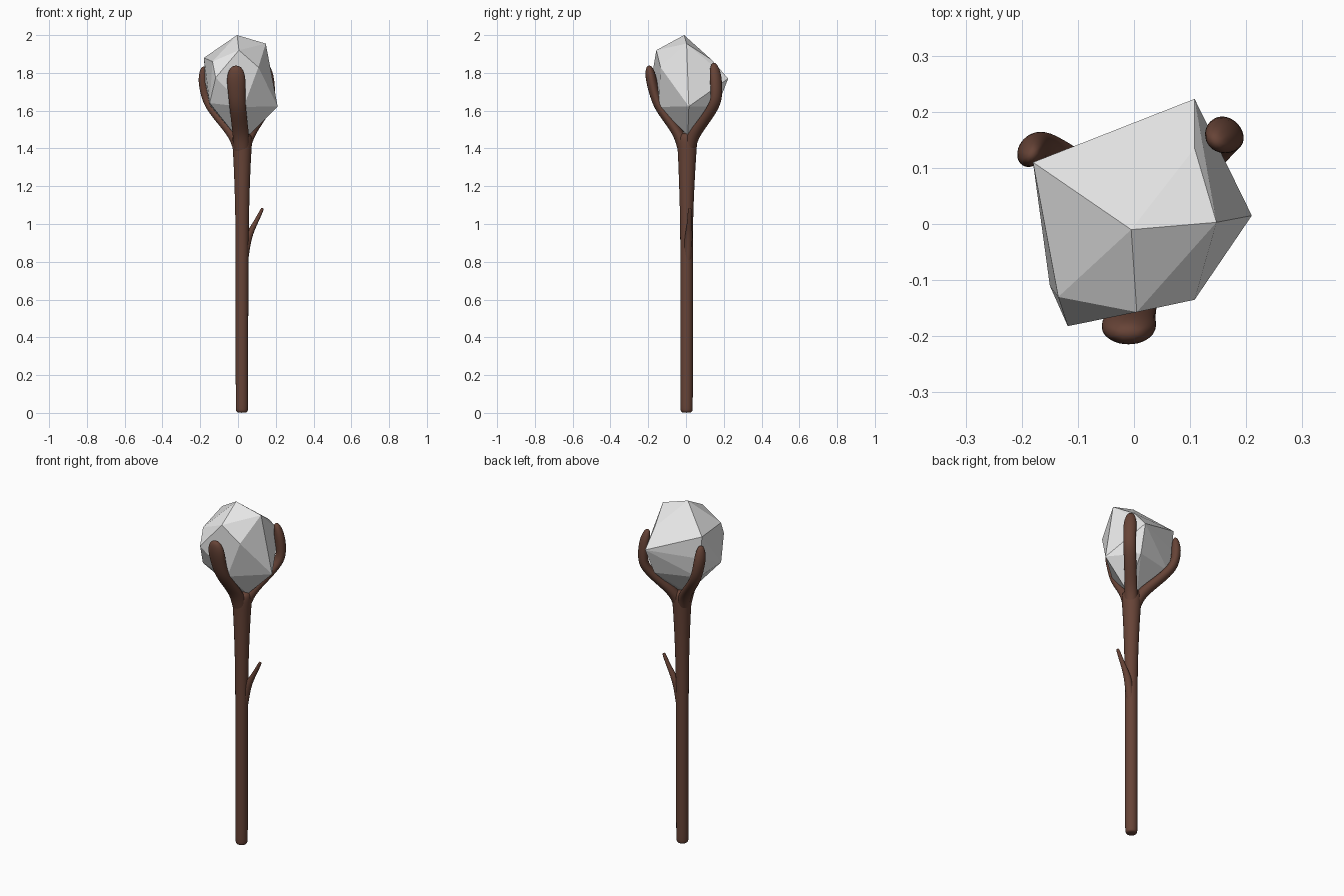
import bpy, bmesh, math
from mathutils import Vector


def material(name, rgb):
    m = bpy.data.materials.new(name)
    m.diffuse_color = (*rgb, 1)
    return m


wood = material("dark brown wood", (0.135, 0.057, 0.038))
stone = material("pale grey crystal", (0.8, 0.8, 0.8))


def finish(name, bm, mat):
    bmesh.ops.recalc_face_normals(bm, faces=bm.faces[:])
    me = bpy.data.meshes.new(name)
    bm.to_mesh(me)
    bm.free()
    me.materials.append(mat)
    ob = bpy.data.objects.new(name, me)
    bpy.context.collection.objects.link(ob)
    return ob


def branch(name, rings, heading, sides=8):
    """Rounded limb swept through (x, y, z, half width, half thickness)."""
    bm = bmesh.new()
    a = math.radians(heading)
    side = Vector((-math.sin(a), math.cos(a), 0))
    pts = [Vector(r[:3]) for r in rings]
    loops = []
    for i, r in enumerate(rings):
        tangent = (pts[min(i + 1, len(pts) - 1)] - pts[max(i - 1, 0)]).normalized()
        across = tangent.cross(side).normalized()
        loop = []
        for k in range(sides):
            t = 2 * math.pi * (k + 0.5) / sides
            loop.append(bm.verts.new(pts[i] + side * (math.cos(t) * r[3] * 1.08)
                                     + across * (math.sin(t) * r[4] * 1.08)))
        loops.append(loop)
    for p, q in zip(loops, loops[1:]):
        for k in range(sides):
            j = (k + 1) % sides
            bm.faces.new((p[k], p[j], q[j], q[k]))
    bm.faces.new(loops[0])
    bm.faces.new(loops[-1])
    for f in bm.faces:
        f.smooth = True
    ob = finish(name, bm, wood)
    sub = ob.modifiers.new("rounding", 'SUBSURF')
    sub.levels = sub.render_levels = 2
    return ob


# Shaft, flaring toward the claws
branch("shaft", [
    (0.021, 0.003, 0.0, 0.027, 0.027), (0.021, 0.003, 0.012, 0.033, 0.033),
    (0.021, 0.003, 0.05, 0.034, 0.034), (0.021, 0.003, 0.75, 0.034, 0.034),
    (0.022, 0.003, 1.0, 0.034, 0.036), (0.022, 0.004, 1.2, 0.041, 0.041),
    (0.022, 0.006, 1.38, 0.050, 0.049), (0.022, 0.006, 1.45, 0.056, 0.056),
    (0.022, 0.006, 1.485, 0.045, 0.045)], 0)

# Three claws gripping the crystal
branch("front_claw", [
    (0.020, -0.005, 1.34, 0.040, 0.033), (0.018, -0.020, 1.45, 0.044, 0.033),
    (0.008, -0.075, 1.53, 0.044, 0.027), (-0.002, -0.145, 1.62, 0.044, 0.027),
    (-0.008, -0.170, 1.70, 0.046, 0.028), (-0.010, -0.188, 1.785, 0.054, 0.031),
    (-0.010, -0.197, 1.842, 0.026, 0.016)], -90)
branch("right_claw", [
    (0.025, 0.010, 1.34, 0.036, 0.033), (0.040, 0.022, 1.45, 0.036, 0.033),
    (0.095, 0.085, 1.53, 0.033, 0.026), (0.160, 0.155, 1.63, 0.034, 0.027),
    (0.168, 0.163, 1.69, 0.034, 0.028), (0.158, 0.157, 1.79, 0.038, 0.030),
    (0.143, 0.145, 1.857, 0.018, 0.014)], 45)
branch("left_claw", [
    (0.018, 0.010, 1.34, 0.034, 0.033), (-0.002, 0.022, 1.45, 0.036, 0.033),
    (-0.070, 0.075, 1.53, 0.033, 0.026), (-0.152, 0.132, 1.625, 0.032, 0.026),
    (-0.175, 0.137, 1.70, 0.032, 0.025), (-0.184, 0.130, 1.77, 0.034, 0.027),
    (-0.182, 0.122, 1.838, 0.017, 0.013)], 145)

# Side twig
branch("twig", [
    (0.030, 0.008, 0.76, 0.020, 0.020), (0.040, 0.010, 0.87, 0.022, 0.022),
    (0.055, 0.014, 0.935, 0.021, 0.021), (0.075, 0.017, 0.975, 0.016, 0.015),
    (0.105, 0.019, 1.03, 0.012, 0.011), (0.128, 0.020, 1.078, 0.010, 0.009),
    (0.131, 0.020, 1.085, 0.006, 0.006)], 0)

# Faceted crystal: convex hull of its corners
corners = [
    (-0.005, -0.010, 2.0), (0.147, 0.003, 1.955), (-0.180, 0.110, 1.88),
    (-0.135, -0.130, 1.86), (0.005, -0.157, 1.92), (0.108, -0.135, 1.83),
    (-0.118, -0.182, 1.775), (0.210, 0.015, 1.622), (0.108, 0.135, 1.87),
    (0.108, 0.223, 1.77), (-0.174, 0.112, 1.75), (0.090, 0.165, 1.62),
    (-0.150, 0.100, 1.63), (0.030, -0.142, 1.62), (-0.150, -0.110, 1.64),
    (0.055, 0.010, 1.468), (-0.015, 0.005, 1.47)]
bm = bmesh.new()
for c in corners:
    bm.verts.new(c)
bmesh.ops.convex_hull(bm, input=bm.verts[:])
bmesh.ops.dissolve_limit(bm, angle_limit=math.radians(6), verts=bm.verts[:], edges=bm.edges[:])
finish("crystal", bm, stone)
